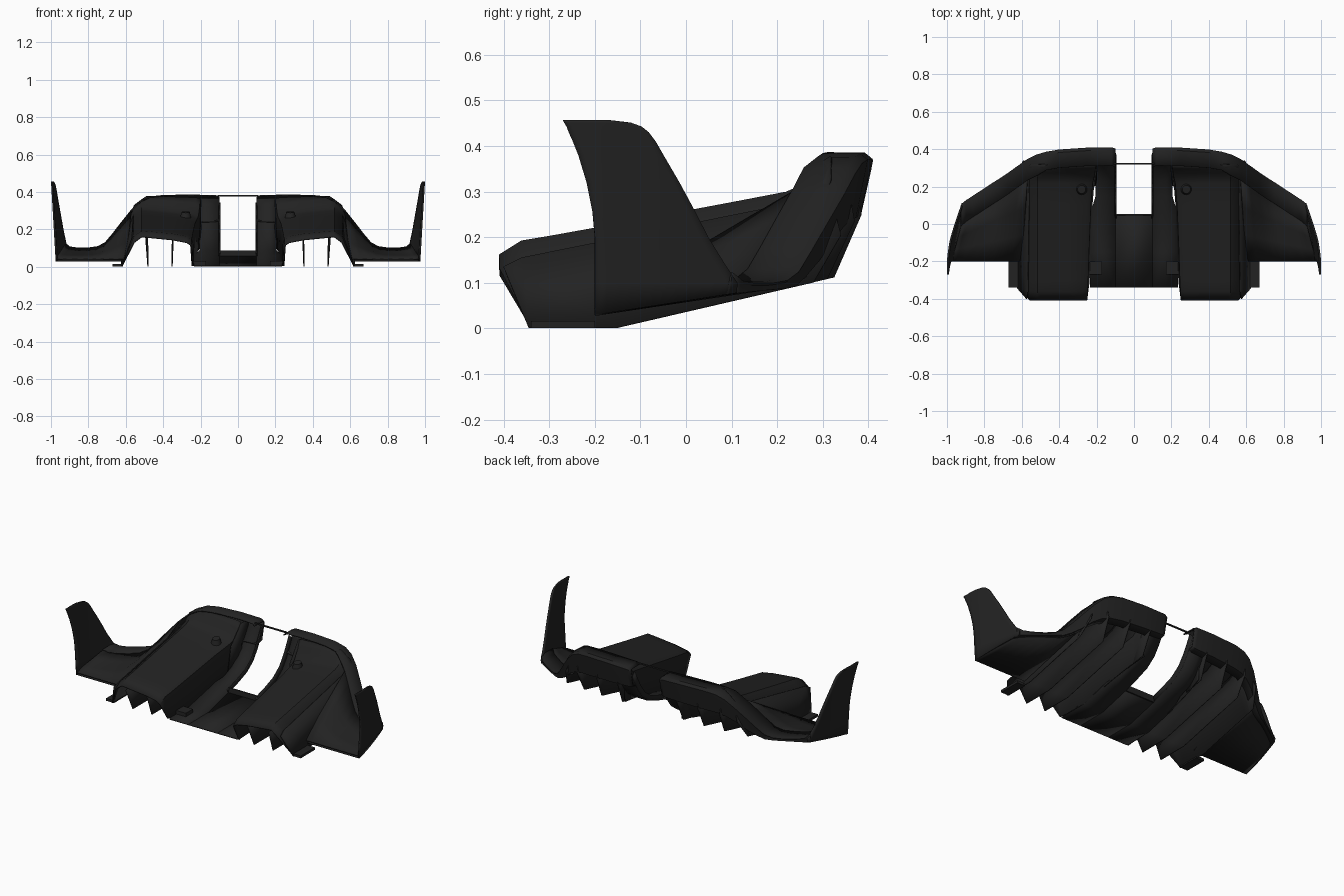
import bpy, bmesh, math

black = bpy.data.materials.new("matte black")
black.diffuse_color = (0.016, 0.016, 0.016, 1)


def finish(name, bm, thick=0.0, mirror=True, angle=35, offset=0):
    bmesh.ops.recalc_face_normals(bm, faces=bm.faces)
    me = bpy.data.meshes.new(name)
    bm.to_mesh(me)
    bm.free()
    ob = bpy.data.objects.new(name, me)
    bpy.context.collection.objects.link(ob)
    me.materials.append(black)
    if thick:
        s = ob.modifiers.new("thickness", "SOLIDIFY")
        s.thickness, s.offset = thick, offset
    if mirror:
        ob.modifiers.new("mirror", "MIRROR")
    bpy.ops.object.select_all(action="DESELECT")
    ob.select_set(True)
    bpy.context.view_layer.objects.active = ob
    bpy.ops.object.shade_smooth_by_angle(angle=math.radians(angle))
    return ob


def grid(name, rows, thick, **kw):
    bm = bmesh.new()
    vs = [[bm.verts.new(p) for p in r] for r in rows]
    for a, b in zip(vs, vs[1:]):
        for i in range(len(a) - 1):
            bm.faces.new((a[i], a[i + 1], b[i + 1], b[i]))
    return finish(name, bm, thick, **kw)


def box(name, lo, hi, mirror=True):
    bm = bmesh.new()
    bmesh.ops.create_cube(bm, size=1)
    for v in bm.verts:
        v.co = [(l + h) / 2 + c * (h - l) for l, h, c in zip(lo, hi, v.co)]
    return finish(name, bm, 0, mirror)


def under(y):  # height of the underside line
    return max(0.0, 0.234 * (y + 0.15)) + 0.004


# rear bumper band running from the centre gap out to the side fins
# x, rear y, top z, bottom z
band = [(0.10, 0.400, 0.370, 0.26), (0.12, 0.407, 0.380, 0.255), (0.25, 0.405, 0.383, 0.25),
        (0.40, 0.395, 0.381, 0.245), (0.47, 0.383, 0.373, 0.24), (0.52, 0.368, 0.350, 0.225),
        (0.57, 0.343, 0.302, 0.195), (0.62, 0.308, 0.240, 0.15), (0.67, 0.272, 0.175, 0.115),
        (0.71, 0.245, 0.128, 0.095), (0.75, 0.22, 0.107, 0.09), (0.80, 0.187, 0.100, 0.087),
        (0.86, 0.148, 0.100, 0.083), (0.90, 0.122, 0.106, 0.08), (0.925, 0.10, 0.125, 0.078)]
rows = []
for x, y, zt, zb in band:
    w = 0.095 if x < 0.5 else 0.11
    k = min(1, (zt - zb) / 0.12)
    rows.append([(x, y - 0.02 - 0.05 * k, zb - 0.012 * k), (x, y - 0.025 * k, zb),
                 (x, y - 0.005, zt - 0.035 * k), (x, y, zt - 0.012 * k),
                 (x, y - 0.014, zt - 0.001), (x, y - w, zt)])
grid("rear_band", rows, 0.007)

# side floors between tunnel and fin
rows = []
for x, y, zt, zb in band[6:]:
    fx = 0.60 + (x - 0.57) / 0.355 * 0.375
    a, b = (x, y - 0.11, zt - 0.004), (fx, -0.2, 0.042)
    rows.append([tuple(p + (q - p) * t for p, q in zip(a, b)) for t in (0, 0.33, 0.67, 1)])
grid("side_floor", rows, 0.006)
# underside of the side floor
rows = []
for x, y, zt, zb in band[7:]:
    fx = 0.62 + (x - 0.62) / 0.305 * 0.355
    rows.append([(x, y - 0.02, zb), (fx, -0.2, 0.03)])
grid("side_floor_underside", rows, 0.005)

# upright side fins, their lower edge following the rising floor
rows = []
for z, yf, yr in [(0.03, -0.2, 0.11), (0.10, -0.2, 0.112), (0.14, -0.2, 0.085), (0.2, -0.2, 0.048),
                  (0.255, -0.205, 0.02), (0.32, -0.218, -0.015), (0.38, -0.236, -0.05),
                  (0.41, -0.248, -0.067), (0.43, -0.257, -0.082), (0.443, -0.262, -0.098),
                  (0.451, -0.267, -0.12), (0.457, -0.27, -0.17)]:
    r = []
    for i in range(13):
        y = yf + (yr - yf) * i / 12
        t = max(0, (y + 0.2) / 0.3)
        zz = max(z, 0.03 + 0.155 * (y + 0.2)) if z < 0.05 else z
        r.append((0.970 + 0.025 * (zz - 0.03) / 0.43 - 0.055 * t ** 1.4, y, zz))
    rows.append(r)
grid("side_fin", rows, 0.010)

# tunnel roofs with their inner and outer walls, curving up into the band
rows = []
for y, top, dy, xi in [(-0.408, 0.160, 0.066, 0.245), (-0.36, 0.190, 0.03, 0.243), (-0.3, 0.20, 0, 0.24),
                       (-0.15, 0.227, 0, 0.235), (0.1, 0.274, 0, 0.225), (0.22, 0.297, 0, 0.215),
                       (0.25, 0.31, 0, 0.208), (0.275, 0.337, 0, 0.203), (0.298, 0.365, 0, 0.2),
                       (0.318, 0.378, 0, 0.195)]:
    b = under(y + dy)
    f = 0.3 if top > 0.37 else 1  # cross-section flattens as it meets the band
    rows.append([(xi, y + dy, b), (xi + 0.008, y, top - 0.045 * f), (xi + 0.03, y, top - 0.03 * f),
                 (0.35, y, top - 0.016 * f), (0.49, y, top - 0.002),
                 (0.515, y, top - (0.02 if y > 0.28 else 0)),
                 (0.555, y, top - (0.05 if y > 0.26 else 0.03)),
                 (0.62, y + dy - (max(0, y - 0.25) * 0.8), b)])
grid("tunnel_roof", rows, 0.006)

# diffuser strakes under the tunnels
for i, (xt, xb, back) in enumerate([(0.345, 0.352, 0.0), (0.495, 0.482, 0.015), (0.56, 0.622, 0.045)]):
    prof = [(-0.345, 0.002), (-0.15, 0.002), (0.325 - back, 0.112 - back * 0.23),
            (0.385 - back, 0.25 - back), (0.375 - back, 0.31 - back * 1.5), (0.31 - back, 0.33 - back * 1.5),
            (0.22, 0.272), (-0.36, 0.155), (-0.40, 0.135)]
    bm = bmesh.new()
    bm.faces.new([bm.verts.new((xb + (xt - xb) * min(1, max(0, (z - under(y)) / 0.17)), y, z)) for y, z in prof])
    bmesh.ops.triangulate(bm, faces=bm.faces)
    finish("strake_%d" % (i + 1), bm, 0.005)
# rear part of the inner tunnel wall
bm = bmesh.new()
bm.faces.new([bm.verts.new((0.215 - 0.05 * z, y, z)) for y, z in
              [(0.2, 0.088), (0.325, 0.112), (0.385, 0.25), (0.39, 0.36), (0.31, 0.36), (0.22, 0.25)]])
finish("inner_tunnel_wall", bm, 0.005)

# central floor and the strips that curve up either side of the gap
path = [(-0.34, 0.004), (-0.15, 0.005), (0.05, 0.055), (0.15, 0.085), (0.23, 0.115), (0.29, 0.16),
        (0.33, 0.215), (0.36, 0.27), (0.385, 0.32), (0.398, 0.365)]
grid("centre_strip", [[(x, y, z) for x in (0.10, 0.17, 0.235 if y < 0.1 else 0.205)] for y, z in path], 0.007)
grid("centre_floor", [[(x, y, z) for x in (-0.1, 0.1)] for y, z in path[:3]], 0.007, mirror=False)
# raised lips around the gap
box("gap_front_lip", (-0.1, 0.046, 0.05), (0.1, 0.054, 0.088), mirror=False)
grid("gap_side_lip", [[(0.102, y, z), (0.096, y - 0.02, z + 0.025)] for y, z in path[2:-1]], 0.006)
# thin tie bar across the gap
box("tie_bar", (-0.11, 0.318, 0.377), (0.11, 0.326, 0.385), mirror=False)
# mounting tabs outside the tunnels and beside the centre floor
box("mounting_flange", (0.615, -0.34, 0.001), (0.67, -0.2, 0.016))
box("inner_bracket", (0.17, -0.27, 0.004), (0.24, -0.2, 0.03))

# round fasteners on the roofs
bm = bmesh.new()
bmesh.ops.create_cone(bm, cap_ends=True, segments=20, radius1=0.03, radius2=0.022, depth=0.03)
for v in bm.verts:
    v.co.x += 0.28
    v.co.y += 0.185
    v.co.z += 0.278 + (v.co.y - 0.185) * 0.18
finish("roof_fastener", bm)
